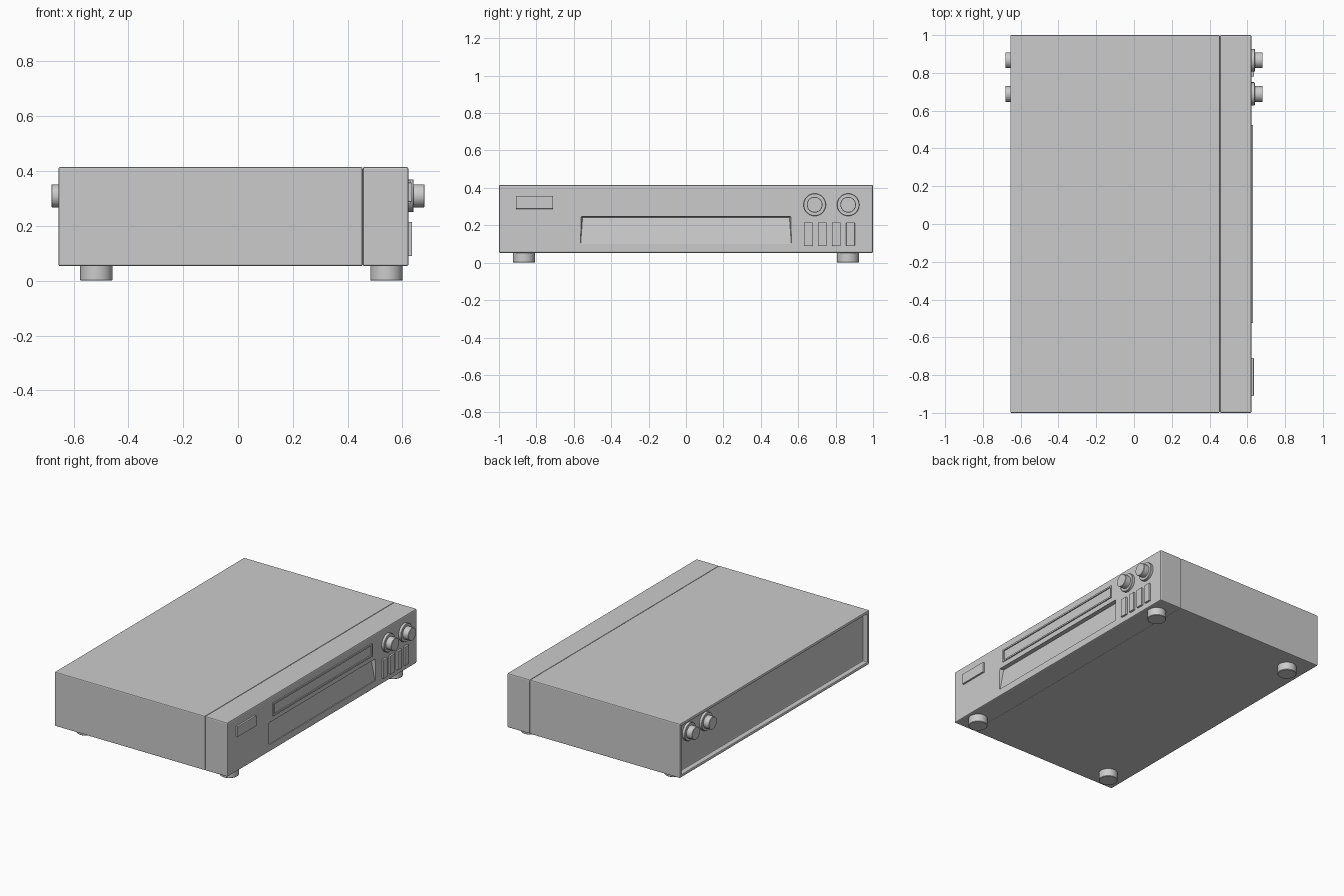
import bpy, bmesh, math
from mathutils import Vector

if "Cube" in bpy.data.objects:
    bpy.data.objects.remove(bpy.data.objects["Cube"])


def finish(name, bm, bevel=0.0, smooth=False):
    bmesh.ops.recalc_face_normals(bm, faces=bm.faces)
    me = bpy.data.meshes.new(name)
    bm.to_mesh(me)
    bm.free()
    ob = bpy.data.objects.new(name, me)
    bpy.context.collection.objects.link(ob)
    bpy.ops.object.select_all(action='DESELECT')
    ob.select_set(True)
    bpy.context.view_layer.objects.active = ob
    if bevel:
        m = ob.modifiers.new("bevel", 'BEVEL')
        m.width, m.segments, m.limit_method = bevel, 2, 'ANGLE'
        bpy.ops.object.modifier_apply(modifier=m.name)
    if smooth:
        bpy.ops.object.shade_smooth_by_angle(angle=math.radians(35))
    return ob


def box(name, lo, hi, bevel=0.0, side=0, rim=0.0, depth=0.0):
    """Box between two corners; side = +1/-1 sinks a rimmed recess in its x face."""
    bm = bmesh.new()
    bmesh.ops.create_cube(bm, size=1)
    lo, hi = Vector(lo), Vector(hi)
    for v in bm.verts:
        v.co = Vector([lo[i] + (v.co[i] + 0.5) * (hi[i] - lo[i]) for i in range(3)])
    if side:
        bm.normal_update()
        f = next(f for f in bm.faces if f.normal.x * side > 0.9)
        bmesh.ops.inset_region(bm, faces=[f], thickness=rim, use_even_offset=True)
        f2 = bmesh.ops.extrude_face_region(bm, geom=[f])
        bmesh.ops.translate(bm, vec=(-side * depth, 0, 0),
                            verts=[g for g in f2['geom'] if isinstance(g, bmesh.types.BMVert)])
        if f.is_valid:
            bmesh.ops.delete(bm, geom=[f], context='FACES_ONLY')
    return finish(name, bm, bevel)


def lathe(name, origin, profile, axis, segs=32):
    """Revolve (radius, height) points about the given axis vector."""
    bm = bmesh.new()
    rot = Vector((0, 0, 1)).rotation_difference(Vector(axis))
    rings = []
    for r, h in profile:
        rings.append([bm.verts.new(Vector(origin) + rot @ Vector(
            (r * math.cos(2 * math.pi * i / segs), r * math.sin(2 * math.pi * i / segs), h)))
            for i in range(segs)])
    for a, b in zip(rings, rings[1:]):
        for i in range(segs):
            j = (i + 1) % segs
            bm.faces.new((a[i], a[j], b[j], b[i]))
    bm.faces.new(rings[0])
    bm.faces.new(rings[-1])
    return finish(name, bm, smooth=True)


# main case with recessed rear panel
box("case", (-0.655, -1, 0.053), (0.455, 1, 0.415), 0.006, side=-1, rim=0.02, depth=0.033)

# front panel with sloping tray recess
panel = box("front_panel", (0.455, -1, 0.053), (0.622, 1, 0.415), 0.007)
bm = bmesh.new()
for s in (-1, 1):
    for p in ((0.64, 0.565, 0.10), (0.64, 0.565, 0.25), (0.597, 0.553, 0.243), (0.617, 0.563, 0.101)):
        bm.verts.new((p[0], s * p[1], p[2]))
bmesh.ops.convex_hull(bm, input=bm.verts)
cutter = finish("tray_cutter", bm)
cutter.hide_render = True
bpy.context.view_layer.objects.active = panel
m = panel.modifiers.new("tray_recess", 'BOOLEAN')
m.object, m.operation, m.solver = cutter, 'DIFFERENCE', 'EXACT'
bpy.ops.object.modifier_apply(modifier=m.name)
bpy.data.objects.remove(cutter)

# display window frame, power switch and button row
box("display_frame", (0.61, -0.525, 0.28), (0.629, 0.525, 0.365), side=1, rim=0.01, depth=0.011)
box("power_switch", (0.61, -0.91, 0.288), (0.634, -0.71, 0.358), 0.002)
for i in range(4):
    y = 0.63 + i * 0.0755
    box(f"button_{i + 1}", (0.61, y, 0.09), (0.635, y + 0.046, 0.215), 0.002)

# knobs on the front and rear
knob = [(0.06, -0.01), (0.06, 0.016), (0.058, 0.018), (0.042, 0.018), (0.042, 0.057), (0.04, 0.059)]
for s, label in ((1, "front"), (-1, "rear")):
    for i, y in enumerate((0.688, 0.867)):
        lathe(f"{label}_knob_{i + 1}", (s * 0.622, y, 0.31), knob, (s, 0, 0))

# round feet
for x, label in ((-0.517, "rear"), (0.542, "front")):
    for y in (-0.866, 0.866):
        lathe(f"{label}_foot", (x, y, 0), [(0.056, 0), (0.059, 0.003), (0.059, 0.06)], (0, 0, 1))
